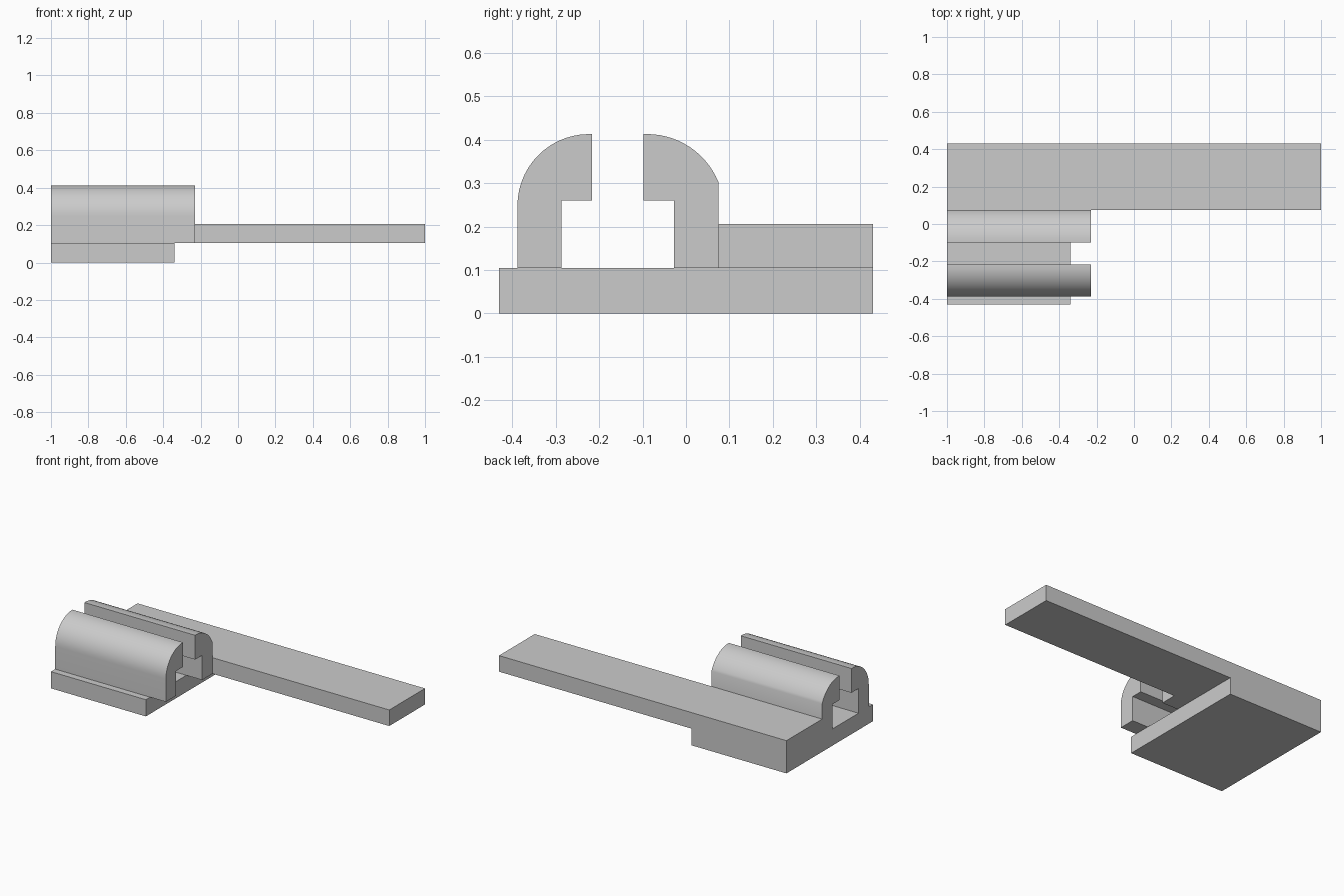
import bpy, bmesh, math

cube = bpy.data.objects.get("Cube")
if cube:
    bpy.data.objects.remove(cube, do_unlink=True)

grey = bpy.data.materials.new("plain grey")
grey.use_nodes = True
colour = (0.6, 0.6, 0.6, 1)
grey.diffuse_color = colour
grey.node_tree.nodes["Principled BSDF"].inputs["Base Color"].default_value = colour


def extrude_x(name, profile, x0, x1):
    """Extrude a closed (y, z) profile along x."""
    bm = bmesh.new()
    face = bm.faces.new([bm.verts.new((x0, y, z)) for y, z in profile])
    grown = bmesh.ops.extrude_face_region(bm, geom=[face])["geom"]
    for v in grown:
        if isinstance(v, bmesh.types.BMVert):
            v.co.x = x1
    bmesh.ops.recalc_face_normals(bm, faces=bm.faces)
    mesh = bpy.data.meshes.new(name)
    bm.to_mesh(mesh)
    bm.free()
    mesh.materials.append(grey)
    obj = bpy.data.objects.new(name, mesh)
    bpy.context.collection.objects.link(obj)
    bpy.ops.object.select_all(action="DESELECT")
    obj.select_set(True)
    bpy.context.view_layer.objects.active = obj
    bpy.ops.object.shade_smooth_by_angle(angle=math.radians(30))
    return obj


def rect(y0, y1, z0, z1):
    return [(y0, z0), (y1, z0), (y1, z1), (y0, z1)]


def arc(cy, cz, r, a0, a1, n=14):
    angles = [math.radians(a0 + (a1 - a0) * i / n) for i in range(n + 1)]
    return [(cy + r * math.cos(a), cz + r * math.sin(a)) for a in angles]


LEFT_END, JAW_END, FLOOR, LIP = -1, -0.23, 0.105, 0.26

# Base plate and long arm
extrude_x("base_plate", rect(-0.43, 0.43, 0, FLOOR), LEFT_END, -0.34)
extrude_x("long_arm", rect(0.075, 0.43, FLOOR, 0.206), LEFT_END, 1)

# Hooked jaws with rounded outer shoulders
front = [(-0.216, 0.413), (-0.216, LIP), (-0.286, LIP), (-0.286, FLOOR), (-0.388, FLOOR)]
extrude_x("front_jaw", front + arc(-0.223, 0.248, 0.165, 180, 90), LEFT_END, JAW_END)

back = [(-0.098, 0.413), (-0.098, LIP), (-0.028, LIP), (-0.028, FLOOR), (0.075, FLOOR)]
extrude_x("back_jaw", back + arc(-0.09, 0.235, 0.178, 22, 90), LEFT_END, JAW_END)
